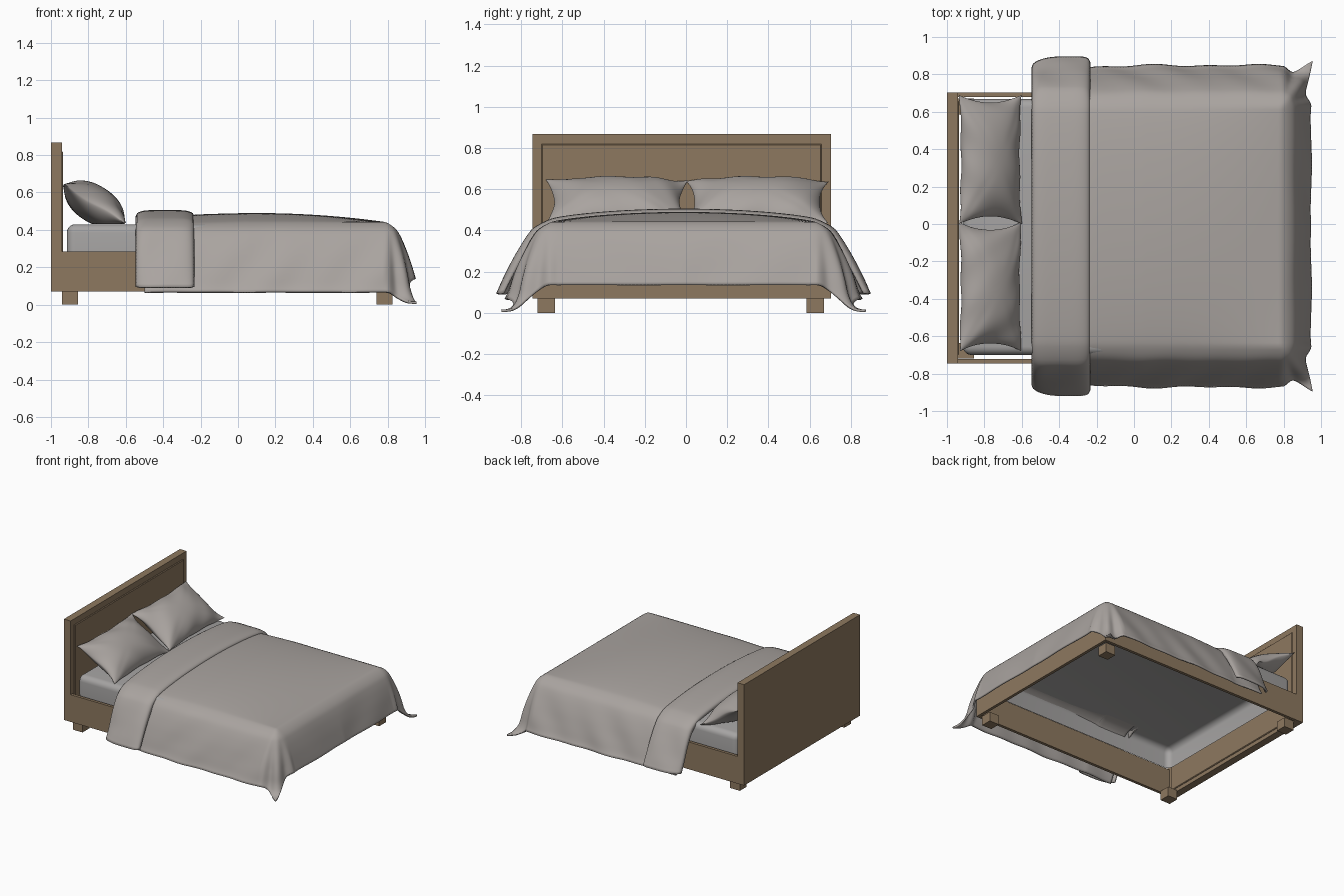
import bpy, bmesh, math
from mathutils import Vector

if "Cube" in bpy.data.objects:
    bpy.data.objects.remove(bpy.data.objects["Cube"])

def material(name, rgb):
    m = bpy.data.materials.new(name)
    m.diffuse_color = (*rgb, 1)
    m.use_nodes = True
    m.node_tree.nodes["Principled BSDF"].inputs["Base Color"].default_value = m.diffuse_color
    return m

WOOD = material("oak wood", (0.27, 0.19, 0.115))
LINEN = material("warm grey linen", (0.40, 0.37, 0.35))
SHEET = material("mattress grey", (0.38, 0.37, 0.365))

def finish(name, bm, mat, smooth=None):
    me = bpy.data.meshes.new(name)
    bm.normal_update()
    bm.to_mesh(me)
    bm.free()
    me.materials.append(mat)
    ob = bpy.data.objects.new(name, me)
    bpy.context.collection.objects.link(ob)
    if smooth:
        bpy.ops.object.select_all(action='DESELECT')
        ob.select_set(True)
        bpy.context.view_layer.objects.active = ob
        bpy.ops.object.shade_smooth_by_angle(angle=math.radians(smooth))
    return ob

def box_bm(x0, x1, y0, y1, z0, z1):
    bm = bmesh.new()
    bmesh.ops.create_cube(bm, size=1)
    for v in bm.verts:
        v.co = Vector(((x0 + x1) / 2 + v.co.x * (x1 - x0),
                       (y0 + y1) / 2 + v.co.y * (y1 - y0),
                       (z0 + z1) / 2 + v.co.z * (z1 - z0)))
    return bm

def box(name, *dims, mat=WOOD):
    return finish(name, box_bm(*dims), mat)

def grid(bm, f, nu, nv, flip=False):
    vs = [[bm.verts.new(f(i / nu, j / nv)) for j in range(nv + 1)] for i in range(nu + 1)]
    for i in range(nu):
        for j in range(nv):
            q = [vs[i][j], vs[i + 1][j], vs[i + 1][j + 1], vs[i][j + 1]]
            bm.faces.new(q[::-1] if flip else q)

# Headboard with a slim raised panel
box("headboard", -1.0, -0.942, -0.745, 0.703, 0.07, 0.867)
bm = box_bm(-0.945, -0.935, -0.70, 0.658, 0.10, 0.82)
edges = [e for e in bm.edges if all(v.co.x > -0.94 for v in e.verts)]
bmesh.ops.bevel(bm, geom=edges, offset=0.005, segments=1, affect='EDGES')
finish("headboard_panel", bm, WOOD)

# Thin rails around the frame
box("front_rail", -0.942, 0.86, -0.745, -0.722, 0.07, 0.285)
box("back_rail", -0.942, 0.86, 0.68, 0.703, 0.07, 0.285)
box("foot_rail", 0.837, 0.86, -0.722, 0.68, 0.07, 0.285)

# Four block legs
for xn, x in (("head", -0.94), ("foot", 0.74)):
    for yn, y in (("front", -0.72), ("back", 0.585)):
        box(f"{xn}_{yn}_leg", x, x + 0.085, y, y + 0.085, 0.0, 0.075)

# Mattress: soft-edged shell, open underneath
bm = box_bm(-0.915, 0.82, -0.70, 0.668, 0.27, 0.43)
bmesh.ops.delete(bm, geom=[f for f in bm.faces if f.normal.z < -0.9], context='FACES')
edges = [e for e in bm.edges if any(v.co.z > 0.4 for v in e.verts)]
bmesh.ops.bevel(bm, geom=edges, offset=0.045, segments=5, profile=0.5, affect='EDGES')
finish("mattress", bm, SHEET, 50)

# Drape profile beyond the mattress edge: (outward distance, height)
PROFILE = [(0, .43), (.05, .405), (.09, .35), (.13, .27), (.17, .17),
           (.20, .08), (.24, .025), (.28, .016), (.34, .016)]
HALF_W, FOOT_X, MID_Y = 0.64, 0.79, -0.012

def fall(d):
    for (h0, z0), (h1, z1) in zip(PROFILE, PROFILE[1:]):
        seg = math.hypot(h1 - h0, z1 - z0)
        if d <= seg:
            t = d / seg
            return h0 + (h1 - h0) * t, z0 + (z1 - z0) * t
        d -= seg
    return PROFILE[-1]

def drape_point(a, b, lift, flare=1.0):
    """Cloth coordinates (a along the bed, b across) to a draped position."""
    da, db = max(0.0, a - FOOT_X), max(0.0, abs(b) - HALF_W)
    d = math.hypot(da, db)
    side = 1 if b >= 0 else -1
    xt, yt = min(a, FOOT_X), min(abs(b), HALF_W)
    # average neighbouring samples so that the fall is rounded
    samples = [fall(max(0.0, d + k)) for k in (-.03, -.015, 0, .015, .03)] if d > .03 else [fall(d)]
    h = sum(s[0] for s in samples) / len(samples)
    z = sum(s[1] for s in samples) / len(samples)
    # crown over the mattress
    crown = max(0.0, 1 - (yt / HALF_W) ** 2) ** 0.8
    along = min(1, max(0.0, 1 - (max(0, xt - 0.1) / (FOOT_X - 0.1)) ** 2))
    z += 0.048 * crown * along
    th = math.atan2(db, da) if d > 0 else 0
    k = min(1, d / 0.3)
    # pleats near the corners, soft diagonal folds along the sides
    if da > 0 and db > 0:
        h *= 1 - 0.16 * k * math.sin(4 * th) ** 2
    h += 0.007 * k * math.sin(17 * xt + 14 * d) * math.sin(5 * xt + 1) * (db > 0)
    h += 0.004 * k * math.sin(13 * yt + 10 * d) * (da > 0)
    h = (h + lift * min(1, d / 0.08)) * flare
    drop = min(1, d / 0.3)
    return Vector((xt + 0.82 * h * math.cos(th) * (da > 0),
                   MID_Y + side * (yt + h * math.sin(th)),
                   max(0.008, z + lift * (1 - drop))))

def add_thickness(ob, t):
    m = ob.modifiers.new("cloth thickness", 'SOLIDIFY')
    m.thickness, m.offset = t, -1

# Duvet reaching from under the cuff to the foot
SIDE, FOOT = 0.43, 0.355
def duvet(u, v):
    a = -0.50 + u * (FOOT_X + FOOT + 0.50)
    b = (2 * v - 1) * (HALF_W + SIDE)
    puff = 0.012 * min(1, max(0, (a + 0.25) / 0.3)) ** 0.5
    return drape_point(a, b, puff)
bm = bmesh.new()
grid(bm, duvet, 110, 120)
add_thickness(finish("duvet", bm, LINEN, 60), 0.012)

# Folded-back cuff at the head end
def cuff(u, v):
    s = 2 * u - 1
    a = -0.548 + 0.315 * u
    b = (2 * v - 1) * (HALF_W + 0.40)
    puff = 0.034 * max(0.0, 1 - abs(s) ** 5) ** 0.5 - 0.006
    far = max(0, abs(b) - HALF_W) / 0.40
    p = drape_point(a, b, puff, 1 + 0.02 * far + 0.13 * u * far)
    p.y += math.copysign(0.02 * far, b)
    return p
bm = bmesh.new()
grid(bm, cuff, 36, 110)
add_thickness(finish("duvet_cuff", bm, LINEN, 60), 0.014)

# Two pillows leaning on the headboard
def pillow(name, cy, sign):
    slope = Vector((0.85, 0, -0.53))
    normal = Vector((0.53, 0, 0.85))
    centre = Vector((-0.768, cy, 0.538))
    bm = bmesh.new()
    for face in (1, -1):
        def f(s, t):
            u, v = 2 * s - 1, 2 * t - 1
            u, v = math.sin(u * math.pi / 2), math.sin(v * math.pi / 2)
            e = max(0.0, (1 - abs(u) ** 2.2) * (1 - abs(v) ** 2.6))
            w = 0.10 * e ** 0.62
            # creases running in from the corners
            w *= 1 - 0.10 * math.exp(-((abs(u) - abs(v)) / 0.12) ** 2) * (u * u + v * v) / 2
            pu = 0.195 * u * (1 - 0.09 * (1 - v * v))
            pv = 0.345 * v * (1 - 0.12 * (1 - u * u))
            wave = 0.006 * math.sin(9 * v + 4 * u * sign) * (1 - e)
            p = centre + slope * pu + normal * (face * w + wave) + Vector((0, pv, 0))
            p.z = max(p.z, 0.431)
            p.x = max(p.x, -0.938)
            return p
        grid(bm, f, 36, 44, flip=(face < 0))
    bmesh.ops.remove_doubles(bm, verts=bm.verts, dist=0.0003)
    bmesh.ops.recalc_face_normals(bm, faces=bm.faces)
    finish(name, bm, LINEN, 60)

pillow("back_pillow", 0.345, 1)
pillow("front_pillow", -0.335, -1)
